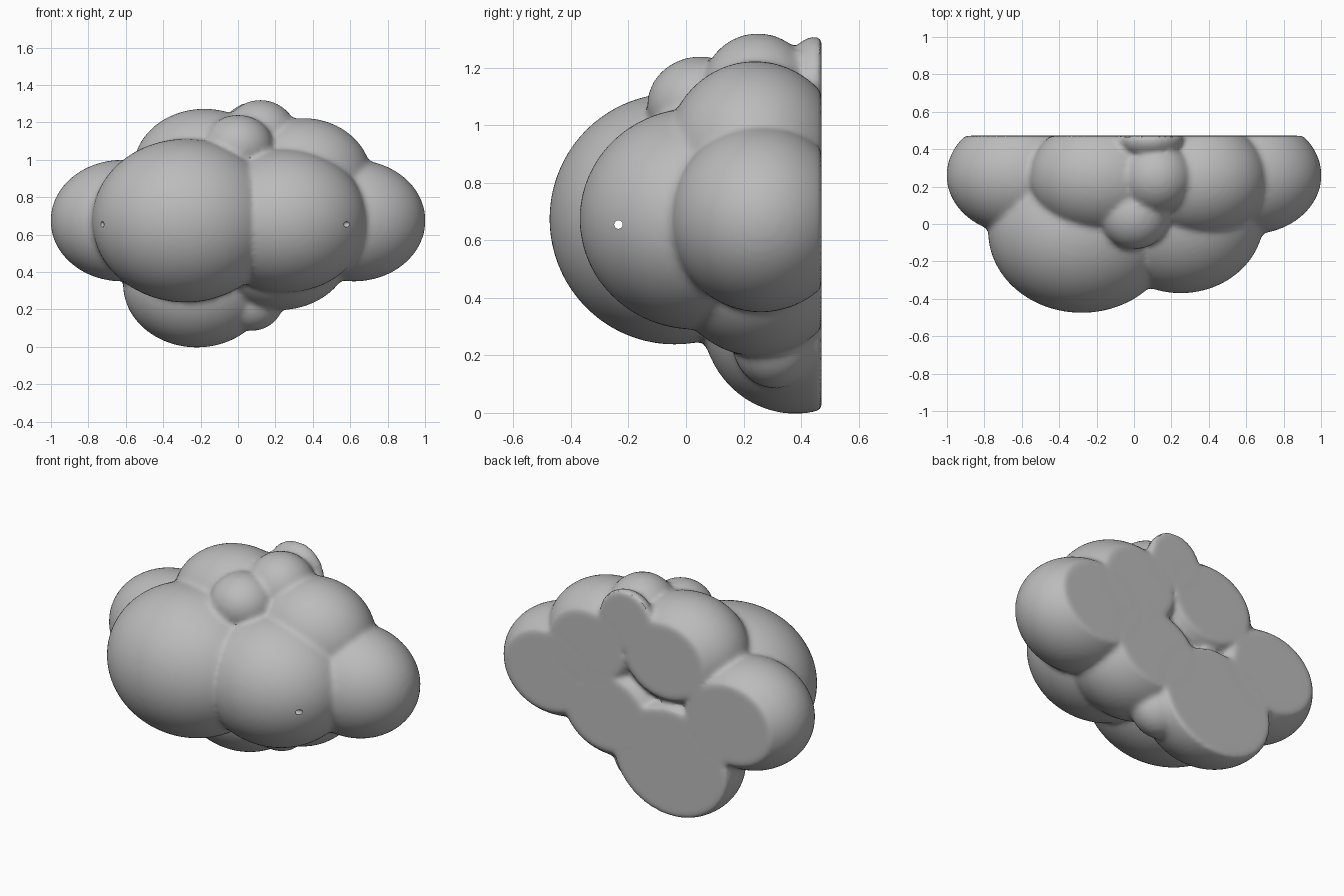
import bpy, bmesh, math
from mathutils import Matrix, Vector

cube = bpy.data.objects.get("Cube")
if cube:
    bpy.data.objects.remove(cube, do_unlink=True)

BACK = 0.472  # plane of the flat back

# Puffs of the cloud: centre, radii
PUFFS = [
    ((-0.28, -0.04, 0.675), (0.50, 0.435, 0.437)),  # big front puff
    ((0.25, 0.03, 0.675), (0.445, 0.40, 0.385)),    # second front puff
    ((0.62, 0.26, 0.675), (0.382, 0.315, 0.325)),   # left end
    ((-0.62, 0.26, 0.675), (0.382, 0.315, 0.325)),  # right end
    ((0.35, 0.24, 0.90), (0.365, 0.31, 0.323)),     # upper left
    ((-0.18, 0.25, 0.95), (0.38, 0.31, 0.323)),     # upper right
    ((0.12, 0.25, 1.12), (0.20, 0.195, 0.20)),      # crown
    ((0.0, 0.05, 1.07), (0.19, 0.185, 0.17)),       # small front crown
    ((0.085, 0.45, 1.13), (0.18, 0.11, 0.18)),      # small back knob
    ((0.22, 0.25, 0.52), (0.385, 0.31, 0.323)),     # lower left
    ((-0.22, 0.38, 0.335), (0.395, 0.325, 0.338)),  # bottom
    ((0.07, 0.31, 0.25), (0.175, 0.15, 0.165)),     # small bottom knob
]


def make_object(name, bm):
    mesh = bpy.data.meshes.new(name)
    bm.to_mesh(mesh)
    bm.free()
    obj = bpy.data.objects.new(name, mesh)
    bpy.context.scene.collection.objects.link(obj)
    return obj


# Overlapping puffs, each sliced and capped at the back plane
bm = bmesh.new()
for centre, radii in PUFFS:
    matrix = Matrix.Translation(centre) @ Matrix.Diagonal((*radii, 1))
    made = bmesh.ops.create_icosphere(bm, subdivisions=5, radius=1, matrix=matrix)
    verts = made["verts"]
    geom = verts + list({e for v in verts for e in v.link_edges}) \
        + list({f for v in verts for f in v.link_faces})
    cut = bmesh.ops.bisect_plane(bm, geom=geom, plane_co=(0, BACK, 0),
                                 plane_no=(0, 1, 0), clear_outer=True)
    rim = [g for g in cut["geom_cut"] if isinstance(g, bmesh.types.BMEdge)]
    if rim:
        bmesh.ops.contextual_create(bm, geom=rim)
cloud = make_object("cloud", bm)

# Thin hole running sideways through the two front puffs
bm = bmesh.new()
bmesh.ops.create_cone(bm, cap_ends=True, segments=16, radius1=0.015, radius2=0.015,
                      depth=3, matrix=Matrix.Translation((0, -0.235, 0.655))
                      @ Matrix.Rotation(math.pi / 2, 4, "Y"))
cutter = make_object("hole_cutter", bm)
cutter.hide_render = True

# Fuse the puffs, soften the creases and the back rim, then drill
remesh = cloud.modifiers.new("Fuse", "REMESH")
remesh.mode = "VOXEL"
remesh.voxel_size = 0.016
soften = cloud.modifiers.new("Soften", "SMOOTH")
soften.factor = 0.5
soften.iterations = 5
drill = cloud.modifiers.new("Drill", "BOOLEAN")
drill.operation = "DIFFERENCE"
drill.solver = "EXACT"
drill.object = cutter

bpy.context.view_layer.update()
graph = bpy.context.evaluated_depsgraph_get()
final = bpy.data.meshes.new_from_object(cloud.evaluated_get(graph))
cloud.modifiers.clear()
cloud.data = final
bpy.data.objects.remove(cutter, do_unlink=True)

# Plain grey
grey = bpy.data.materials.new("cloud_grey")
grey.use_nodes = True
colour = (0.5, 0.5, 0.5, 1)
grey.diffuse_color = colour
grey.node_tree.nodes["Principled BSDF"].inputs["Base Color"].default_value = colour
final.materials.clear()
final.materials.append(grey)

bpy.ops.object.select_all(action="DESELECT")
cloud.select_set(True)
bpy.context.view_layer.objects.active = cloud
bpy.ops.object.shade_smooth_by_angle(angle=math.radians(40))
